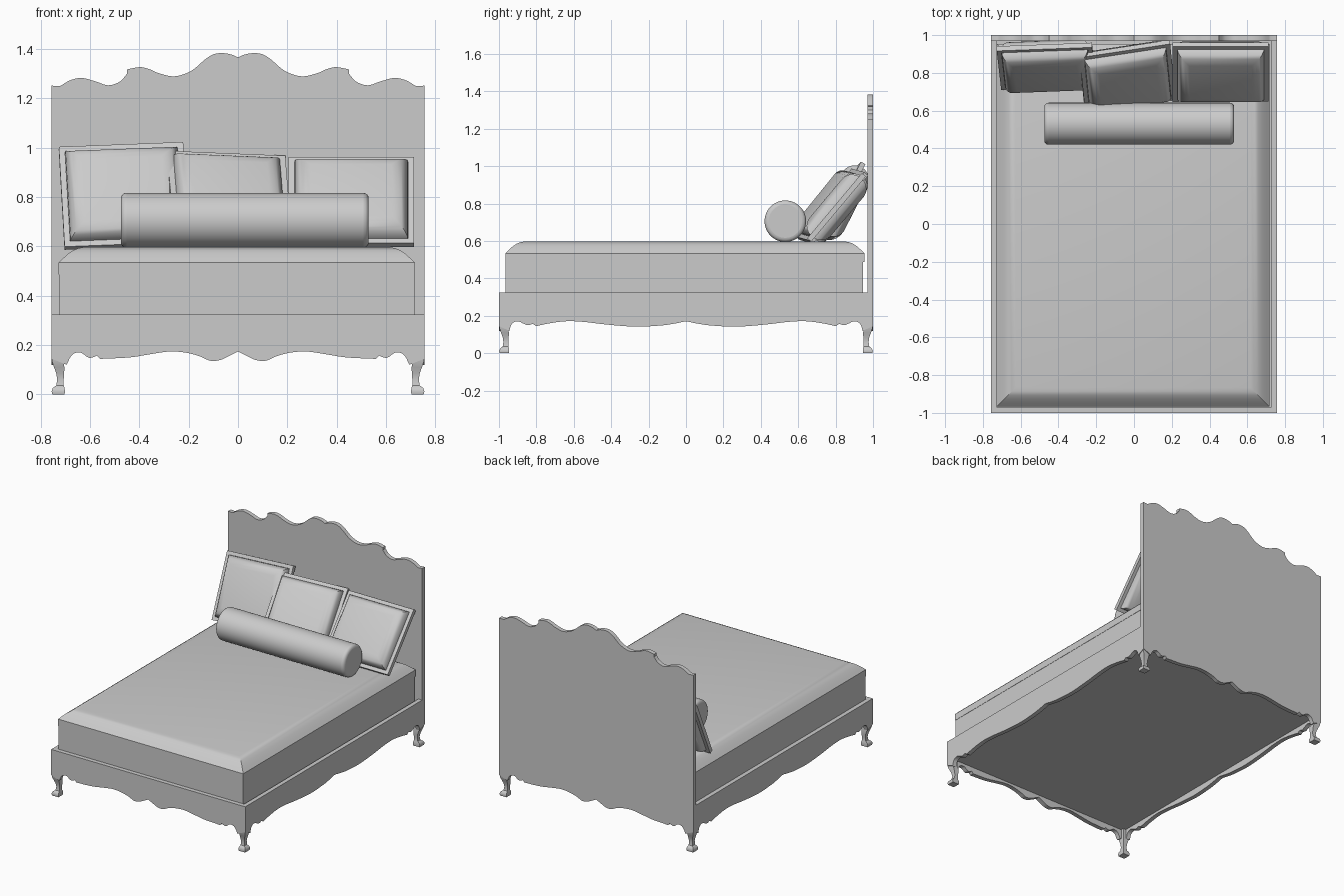
import bpy, bmesh, math
from mathutils import Matrix, Vector

if "Cube" in bpy.data.objects:
    bpy.data.objects.remove(bpy.data.objects["Cube"])

grey = bpy.data.materials.new("plain grey")
grey.use_nodes = True
GREY = (0.6, 0.6, 0.6, 1)
grey.diffuse_color = GREY
grey.node_tree.nodes["Principled BSDF"].inputs["Base Color"].default_value = GREY


def finish(name, bm, angle=35):
    """Turn a bmesh into a grey object with sharp edges kept."""
    bmesh.ops.recalc_face_normals(bm, faces=bm.faces)
    mesh = bpy.data.meshes.new(name)
    bm.to_mesh(mesh)
    bm.free()
    mesh.materials.append(grey)
    obj = bpy.data.objects.new(name, mesh)
    bpy.context.collection.objects.link(obj)
    bpy.ops.object.select_all(action='DESELECT')
    obj.select_set(True)
    bpy.context.view_layer.objects.active = obj
    bpy.ops.object.shade_smooth_by_angle(angle=math.radians(angle))
    return obj


def loft(bm, sections):
    """Skin stacked rectangles, each (centre x, centre y, half x, half y, z)."""
    rings = [[bm.verts.new((cx + sx * hx, cy + sy * hy, z))
              for sx, sy in ((-1, -1), (1, -1), (1, 1), (-1, 1))]
             for cx, cy, hx, hy, z in sections]
    for a, b in zip(rings, rings[1:]):
        for i in range(4):
            j = (i + 1) % 4
            bm.faces.new((a[i], a[j], b[j], b[i]))
    bm.faces.new(rings[0][::-1])
    bm.faces.new(rings[-1])


def smooth(points, steps=6):
    """Curve through the points."""
    p = [Vector(q) for q in points]
    if len(p) < 3:
        return p
    p = [2 * p[0] - p[1]] + p + [2 * p[-1] - p[-2]]
    out = []
    for a, b, c, d in zip(p, p[1:], p[2:], p[3:]):
        for k in range(steps):
            t = k / steps
            out.append(0.5 * (2 * b + (c - a) * t + (2 * a - 5 * b + 4 * c - d) * t ** 2
                              + (3 * b - a - 3 * c + d) * t ** 3))
    return out + [p[-2]]


def scallop(runs):
    """Mirror smooth runs (centre to end) into one line from - to +."""
    half = []
    for run in runs:
        half += smooth(run)
    half = [q for i, q in enumerate(half) if i == 0 or (q - half[i - 1]).length > 1e-5]
    return [Vector((-q.x, q.y)) for q in half[:0:-1]] + half


def panel(name, lower, upper, start, thick, along_y=False):
    """Upright board between a lower and an upper line."""
    bm = bmesh.new()
    outline = list(lower) + list(upper)[::-1]
    place = (lambda u, z: (start, u, z)) if along_y else (lambda u, z: (u, start, z))
    face = bm.faces.new([bm.verts.new(place(*q)) for q in outline])
    side = bmesh.ops.extrude_face_region(bm, geom=[face])["geom"]
    shift = (thick, 0, 0) if along_y else (0, thick, 0)
    bmesh.ops.translate(bm, vec=shift, verts=[v for v in side if isinstance(v, bmesh.types.BMVert)])
    return finish(name, bm)


W, T, RAIL = 0.757, 0.03, 0.325

# Scalloped lines, from the centre outward
end_line = scallop([
    [(0, .174), (.032, .158), (.065, .142), (.092, .136), (.118, .138), (.154, .154),
     (.21, .169), (.276, .174), (.35, .164), (.44, .150), (.56, .144)],
    [(.56, .144), (.572, .158)],
    [(.572, .158), (.59, .150), (.608, .150), (.64, .170), (.673, .160), (.695, .12)],
    [(.695, .12), (W, .145)]])
side_line = scallop([
    [(0, .171), (.07, .157), (.14, .148), (.268, .142), (.42, .153), (.55, .168),
     (.642, .171), (.73, .160), (.80, .145)],
    [(.80, .145), (.82, .157)],
    [(.82, .157), (.845, .150), (.868, .158), (.90, .171), (.93, .158), (.945, .12)],
    [(.945, .12), (1, .145)]])
crest_line = scallop([
    [(0, 1.367), (.03, 1.379), (.065, 1.384), (.10, 1.379), (.134, 1.358), (.19, 1.312),
     (.256, 1.290), (.32, 1.302), (.36, 1.319), (.398, 1.327), (.45, 1.318)],
    [(.45, 1.318), (.45, 1.300)],
    [(.45, 1.300), (.48, 1.268), (.527, 1.2535), (.58, 1.270), (.633, 1.283), (.68, 1.274),
     (.722, 1.25)],
    [(.722, 1.25), (W, 1.252)]])

# Bed frame
panel("headboard", end_line, crest_line, 1 - T, T)
panel("front_rail", end_line, [(-W, RAIL), (W, RAIL)], -1, T)
panel("right_rail", side_line, [(-1, RAIL), (1, RAIL)], -W, T, True)
panel("left_rail", side_line, [(-1, RAIL), (1, RAIL)], W - T, T, True)

bm = bmesh.new()
loft(bm, [(0, 0, W - .01, .99, .19), (0, 0, W - .01, .99, .21)])
finish("base_board", bm)

# Curved legs: height, inward offset of the centre, half width
LEG = [(0, .029, .025), (.012, .028, .027), (.026, .030, .024), (.036, .035, .015),
       (.06, .037, .013), (.085, .036, .016), (.11, .032, .021), (.13, .027, .023),
       (.155, .026, .025), (.19, .026, .025)]
for sx, side in ((-1, "right"), (1, "left")):
    for sy, end in ((-1, "front"), (1, "back")):
        bm = bmesh.new()
        loft(bm, [(sx * (W - o), sy * (1 - o), h, h, z) for z, o, h in LEG])
        finish(f"{end}_{side}_leg", bm, 40)

# Box spring and mattress with a softly rounded top edge
bm = bmesh.new()
loft(bm, [(-.005, -.01, .72, .955, .21), (-.005, -.01, .72, .955, .487)])
finish("box_spring", bm)
bm = bmesh.new()
TOP = [(0, .487), (0, .534), (.018, .552), (.04, .572), (.06, .585), (.08, .593), (.10, .597)]
loft(bm, [(-.005, -.006, .722 - i, .96 - i, z) for i, z in TOP])
finish("mattress", bm, 30)

# Bolster
bpy.ops.mesh.primitive_cylinder_add(vertices=48, radius=.111, depth=1.005,
                                    location=(.0275, .531, .706), rotation=(0, math.pi / 2, 0))
bolster = bpy.context.object
bolster.name = "bolster"
bolster.data.materials.append(grey)
bevel = bolster.modifiers.new("rounded ends", 'BEVEL')
bevel.width, bevel.segments, bevel.limit_method = .022, 4, 'ANGLE'
bpy.ops.object.shade_smooth_by_angle(angle=math.radians(35))

# Square pillows: puffed middle inside a raised border
PUFF = [(.024, .0), (.026, .024), (.036, .044), (.05, .06), (.07, .071), (.09, .075)]


def pillow(name, centre, width, height, tilt, yaw, roll):
    w, h = width / 2, height / 2
    bm = bmesh.new()
    loft(bm, [(0, 0, w - i, h - i, -d) for i, d in PUFF[::-1]]
         + [(0, 0, w - i, h - i, d) for i, d in PUFF[1:]])
    # border strips
    b, t = .012, .014
    for s in (-1, 1):
        loft(bm, [(s * (w - b), 0, b, h, -t), (s * (w - b), 0, b, h, t)])
        loft(bm, [(0, s * (h - b), w, b, -t), (0, s * (h - b), w, b, t)])
    obj = finish(name, bm, 40)
    rot = (Matrix.Rotation(math.radians(yaw), 4, 'Z') @ Matrix.Rotation(math.radians(tilt), 4, 'X')
           @ Matrix.Rotation(math.radians(roll), 4, 'Z'))
    obj.matrix_world = Matrix.Translation(centre) @ rot


pillow("left_pillow", (.459, .805, .78), .508, .455, 50, 0, 0)
pillow("middle_pillow", (-.035, .78, .787), .485, .47, 51, 10.5, -3)
pillow("right_pillow", (-.463, .835, .805), .505, .455, 63, 1, 2.5)
